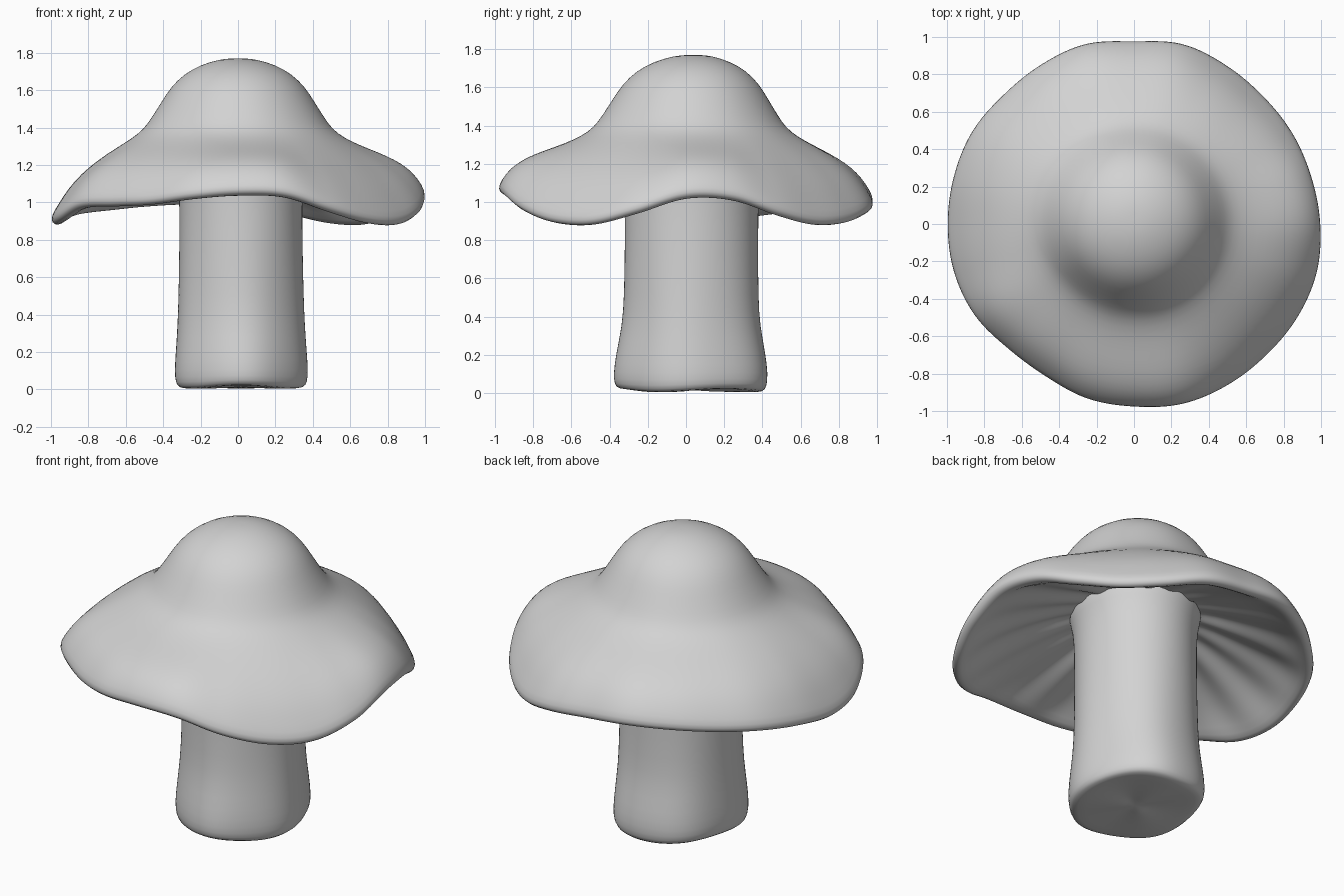
import bpy
import bmesh
from math import sin, cos, pi, tau

cube = bpy.data.objects.get("Cube")
if cube:
    bpy.data.objects.remove(cube, do_unlink=True)

grey = bpy.data.materials.new("plain_grey")
grey.use_nodes = True
colour = (0.65, 0.65, 0.65, 1)
grey.diffuse_color = colour
grey.node_tree.nodes["Principled BSDF"].inputs["Base Color"].default_value = colour


def around(table, angle):
    """Smooth periodic interpolation of values spaced evenly around a turn."""
    n = len(table)
    t = (angle % tau) / tau * n
    i = int(t)
    t -= i
    a, b, c, d = (table[(i + k) % n] for k in (-1, 0, 1, 2))
    return b + t / 2 * (c - a + t * (2*a - 5*b + 4*c - d + t * (3*(b - c) + d - a)))


def loft(name, profile, place, segments, caps):
    """Skin rings that run along a profile; place() gives each point's position."""
    bm = bmesh.new()
    rings = [[bm.verts.new(place(step, i * tau / segments)) for i in range(segments)]
             for step in profile]
    for low, high in zip(rings, rings[1:]):
        for i in range(segments):
            j = (i + 1) % segments
            bm.faces.new((low[i], low[j], high[j], high[i]))
    for index in caps:
        ring = rings[index]
        hub = bm.verts.new(sum((v.co for v in ring), ring[0].co * 0) / segments)
        for i in range(segments):
            bm.faces.new((ring[i], ring[(i + 1) % segments], hub))
    bmesh.ops.recalc_face_normals(bm, faces=bm.faces)
    mesh = bpy.data.meshes.new(name)
    bm.to_mesh(mesh)
    bm.free()
    mesh.materials.append(grey)
    obj = bpy.data.objects.new(name, mesh)
    bpy.context.collection.objects.link(obj)
    smooth = obj.modifiers.new("smooth", "SUBSURF")
    smooth.levels = smooth.render_levels = 1
    mesh.polygons.foreach_set("use_smooth", [True] * len(mesh.polygons))
    return obj


# Cap: rim lift (hundredths) and rim radius every 15 degrees, starting at +x
rim_lift = [14, 13, 5, 0, 1, 6, 9, 11, 10, 8, 6, 3,
            0, 2, 9, 10, 11, 14, 16, 15, 7, 1, 0, 6]
rim_radius = [1, .985, .98, .975, .985, 1, .98, 1, .99, .985, 1, 1,
              1, 1, .985, .95, .945, .97, .98, 1, 1, 1, 1.01, 1.015]

# Cap section from crown to rim, then back under to the stem: radius, height, gill depth
crown = [(.03, 1.77), (.1, 1.765), (.2, 1.735), (.29, 1.685), (.36, 1.615), (.41, 1.535),
         (.46, 1.455), (.505, 1.39), (.57, 1.34), (.66, 1.285), (.75, 1.225), (.84, 1.15),
         (.91, 1.07), (.96, .99), (1, .925), (.995, .89), (.965, .875), (.93, .895)]
gills = [(.85, .98), (.7, 1.08), (.5, 1.165), (.38, 1.205)]
cap_profile = [(r, z, 0) for r, z in crown] + [(r, z, .01) for r, z in gills]
cap_profile.append((.25, 1.23, 0))


def cap_point(step, angle):
    f, z, gill = step
    flare = min(1, max(0, (f - .5) / .46)) ** 2
    r = f * (1 + (around(rim_radius, angle) - 1) * min(1, f * f * 1.1))
    folds = sin(17 * angle) + .5 * sin(9 * angle + 1)
    z += flare * around(rim_lift, angle) / 100 + gill * folds
    return r * cos(angle), r * sin(angle) + .04 * (1 - f), z


loft("mushroom_cap", cap_profile, cap_point, 132, (0,))

# Stem: height, half width, half depth, with a softly lobed foot
stem_profile = [(.015, .1, .1), (.012, .28, .32), (.012, .335, .38), (.04, .352, .4),
                (.1, .357, .405), (.2, .35, .393), (.35, .34, .362), (.5, .335, .352),
                (.75, .33, .35), (1, .329, .35), (1.12, .335, .355), (1.2, .355, .375),
                (1.28, .36, .38)]


def stem_point(step, angle):
    z, wide, deep = step
    foot = max(0, 1 - z)
    lobe = 1 + .02 * foot * cos(5 * angle + pi / 3)
    ripple = .01 * sin(3 * angle) * max(0, 1 - z * 10)
    return .015 + wide * lobe * cos(angle), .03 + deep * lobe * sin(angle), z + ripple


loft("mushroom_stem", stem_profile, stem_point, 48, (0, -1))
